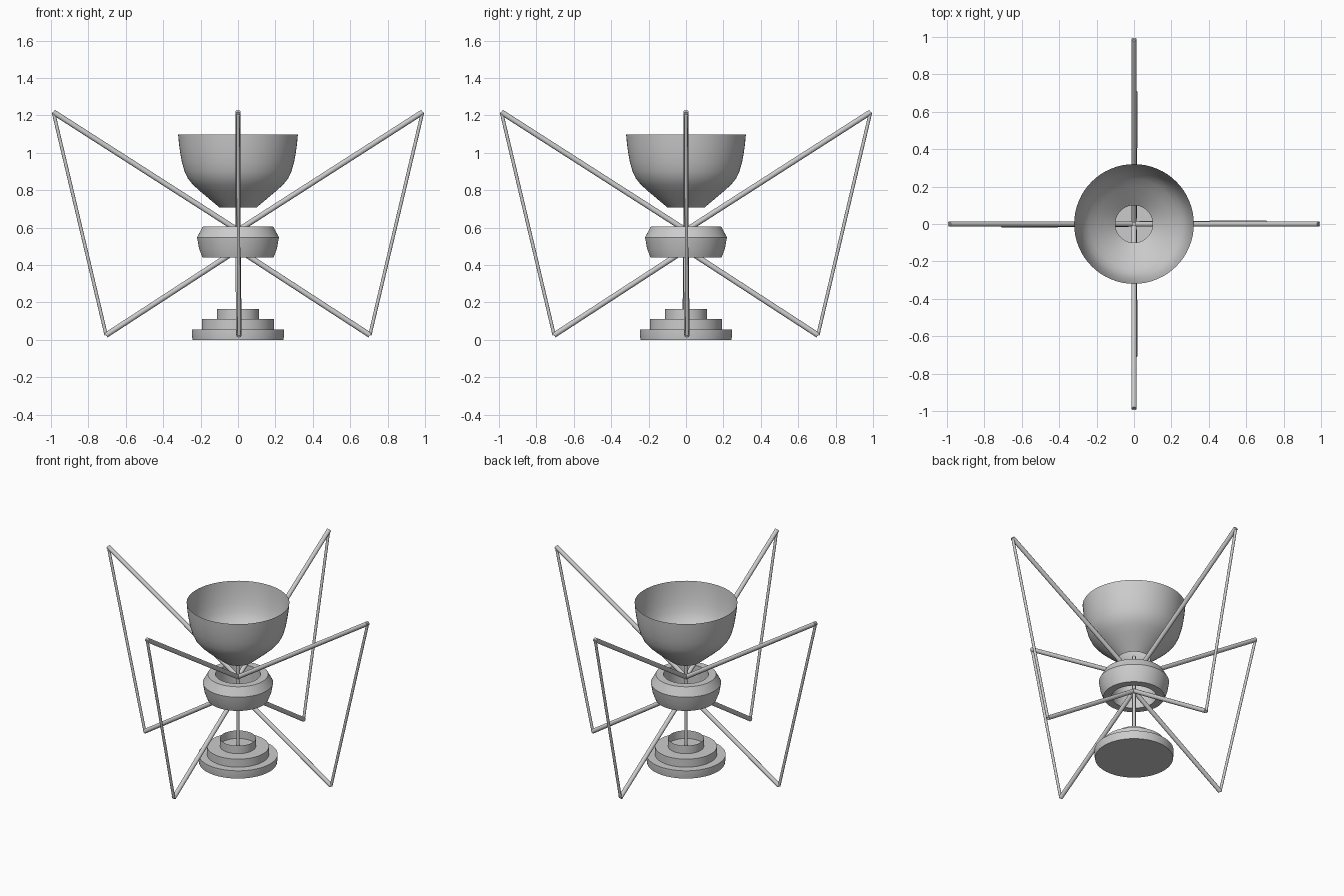
import bpy, bmesh, math
from mathutils import Vector

if "Cube" in bpy.data.objects:
    bpy.data.objects.remove(bpy.data.objects["Cube"])


def finish(name, bm, angle=35):
    bmesh.ops.recalc_face_normals(bm, faces=bm.faces)
    me = bpy.data.meshes.new(name)
    bm.to_mesh(me)
    bm.free()
    ob = bpy.data.objects.new(name, me)
    bpy.context.collection.objects.link(ob)
    bpy.ops.object.select_all(action='DESELECT')
    ob.select_set(True)
    bpy.context.view_layer.objects.active = ob
    bpy.ops.object.shade_smooth_by_angle(angle=math.radians(angle))
    return ob


def lathe(name, profile, closed=False, steps=64):
    """Spin an (r, z) profile around the z axis."""
    bm = bmesh.new()
    vs = [bm.verts.new((r, 0, z)) for r, z in profile]
    edges = [bm.edges.new(p) for p in zip(vs, vs[1:])]
    if closed:
        edges.append(bm.edges.new((vs[-1], vs[0])))
    bmesh.ops.spin(bm, geom=vs + edges, cent=(0, 0, 0), axis=(0, 0, 1),
                   angle=math.tau, steps=steps)
    bmesh.ops.remove_doubles(bm, verts=bm.verts, dist=1e-4)
    return finish(name, bm)


def rod(name, a, b, radius):
    """Straight round bar between two points."""
    a, b = Vector(a), Vector(b)
    bm = bmesh.new()
    bmesh.ops.create_cone(bm, cap_ends=True, segments=16, radius1=radius,
                          radius2=radius, depth=(b - a).length)
    rot = (b - a).to_track_quat('Z', 'Y').to_matrix()
    for v in bm.verts:
        v.co = rot @ v.co + (a + b) / 2
    return finish(name, bm)


# Open bowl with a hole in the bottom
lathe("bowl", [(0.10, 0.708), (0.15, 0.75), (0.20, 0.792), (0.24, 0.828),
               (0.268, 0.862), (0.286, 0.90), (0.30, 0.95), (0.309, 1.0),
               (0.316, 1.05), (0.32, 1.097)])

# Ring-shaped hub
lathe("hub_ring", [(0.14, 0.605), (0.188, 0.605), (0.219, 0.548),
                   (0.208, 0.487), (0.19, 0.44), (0.14, 0.44)], closed=True)

# Three-tier base with an open collar on top
lathe("stepped_base", [(0, 0), (0.243, 0), (0.247, 0.03), (0.247, 0.055),
                       (0.193, 0.055), (0.193, 0.11), (0, 0.11)])
lathe("base_collar", [(0.112, 0.11), (0.112, 0.165)])

# Central stem
rod("stem", (0, 0, 0.05), (0, 0, 0.73), 0.011)

# Four arms: upper bar, lower bar and a thin outer strut
for i, side in enumerate((0.005, -0.005, 0.005, 0.005)):
    ang = i * math.pi / 2
    out = Vector((math.cos(ang), math.sin(ang), 0))
    across = Vector((0, 1, 0)) if i % 2 == 0 else Vector((1, 0, 0))
    # side offset swings the lower bars slightly off axis
    side = (0.005, 0.005, -0.005, 0.005)[i]
    top = out * 0.987 + Vector((0, 0, 1.217))
    foot = out * 0.705 + across * side + Vector((0, 0, 0.025))
    rod(f"upper_bar_{i + 1}", (0, 0, 0.585), top, 0.0145)
    rod(f"lower_bar_{i + 1}", (0, 0, 0.483), foot, 0.0145)
    rod(f"outer_strut_{i + 1}", foot, top, 0.009)
